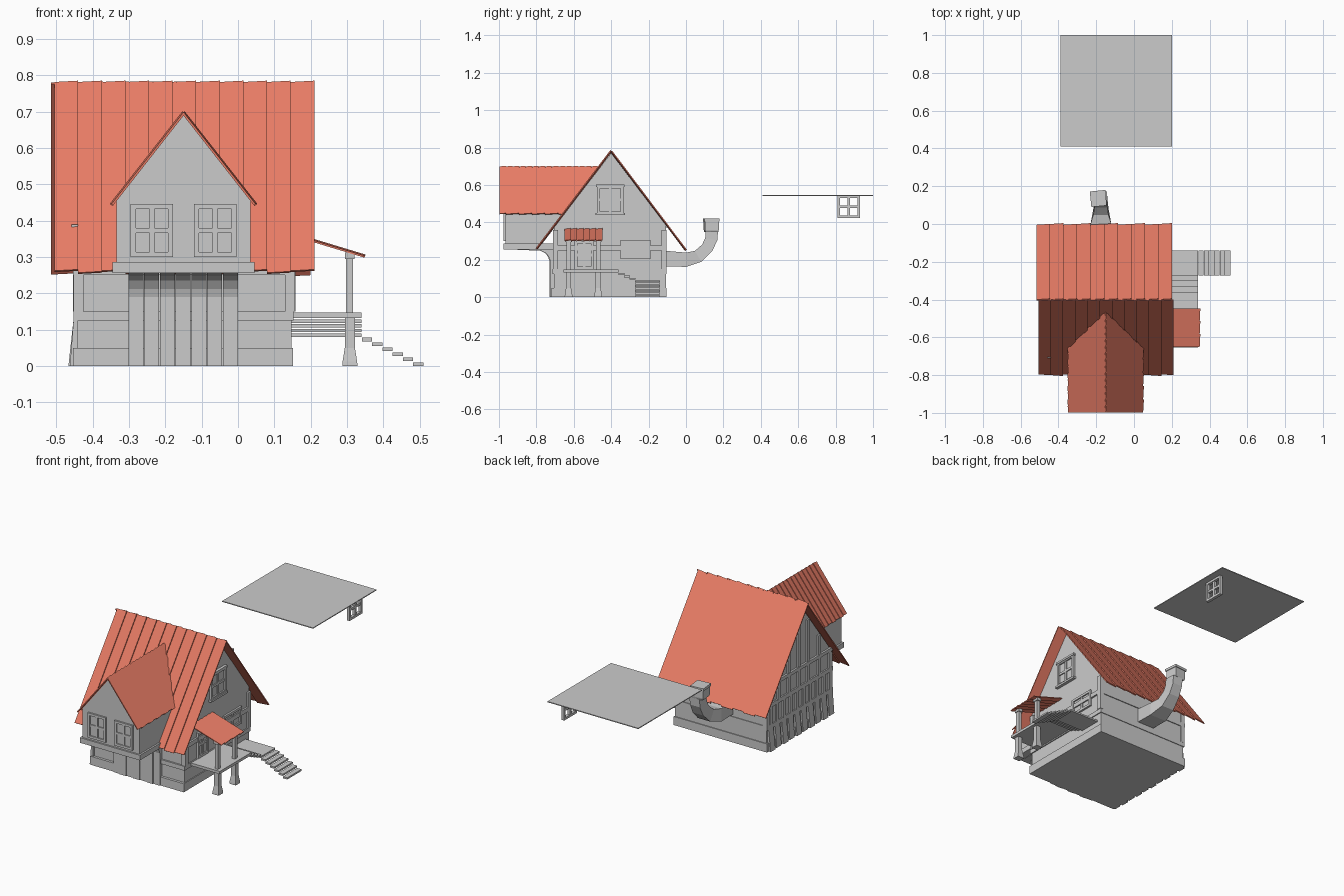
import bpy, bmesh
from mathutils import Vector as V

if "Cube" in bpy.data.objects:
    bpy.data.objects.remove(bpy.data.objects["Cube"])

red = bpy.data.materials.new("roof_red")
red.diffuse_color = (0.8, 0.2, 0.13, 1)
red.use_nodes = True
red.node_tree.nodes["Principled BSDF"].inputs["Base Color"].default_value = red.diffuse_color


def finish(bm, name, mat=None):
    bmesh.ops.recalc_face_normals(bm, faces=bm.faces)
    me = bpy.data.meshes.new(name)
    bm.to_mesh(me)
    bm.free()
    ob = bpy.data.objects.new(name, me)
    bpy.context.collection.objects.link(ob)
    if mat:
        me.materials.append(mat)
    return ob


def loft(bm, rings):
    """Closed solid through a list of rings with equal point counts."""
    rs = [[bm.verts.new(p) for p in r] for r in rings]
    n = len(rs[0])
    for a, b in zip(rs, rs[1:]):
        for i in range(n):
            bm.faces.new((a[i], a[(i + 1) % n], b[(i + 1) % n], b[i]))
    bm.faces.new(rs[0])
    bm.faces.new(rs[-1])


def rect(x0, x1, y0, y1, z):
    return [(x0, y0, z), (x1, y0, z), (x1, y1, z), (x0, y1, z)]


def add_box(bm, x0, x1, y0, y1, z0, z1):
    loft(bm, [rect(x0, x1, y0, y1, z0), rect(x0, x1, y0, y1, z1)])


def box(name, *b):
    bm = bmesh.new()
    add_box(bm, *b)
    return finish(bm, name)


def add_prism(bm, pts, axis, a, b):
    """Extrude a profile: axis x takes (y, z) points, axis y takes (x, z)."""
    put = (lambda p, t: (t, p[0], p[1])) if axis == "x" else (lambda p, t: (p[0], t, p[1]))
    loft(bm, [[put(p, t) for p in pts] for t in (a, b)])


def clip_to_main_roof(bm):
    """Remove whatever lies inside the front slope of the main roof."""
    geom = bm.verts[:] + bm.edges[:] + bm.faces[:]
    bmesh.ops.bisect_plane(bm, geom=geom, plane_co=(0, -0.4, 0.765),
                           plane_no=(0, -1.3, 1), clear_inner=True)


def slats(name, start, down, along, n, lift=0.006, thick=0.006, clip=False):
    """Roof slope of n overlapping slats, each raised on one edge."""
    bm = bmesh.new()
    start, down, along = V(start), V(down), V(along)
    nor = down.cross(along).normalized()
    if nor.z < 0:
        nor = -nor
    for i in range(n):
        p = start + along * (i / n)
        q = start + along * ((i + 1) / n)
        low = down * (1.0 if i % 2 else 0.99)
        r = [p, q + nor * lift, q + nor * (lift - thick), p - nor * thick]
        loft(bm, [r, [v + low for v in r]])
    if clip:
        clip_to_main_roof(bm)
    return finish(bm, name, red)


def window(name, axis, c, w, h, plane, depth, bar=0.014, sill=True, glass=True, rows=2):
    """Framed window in a wall; c = (centre across, centre up)."""
    bm = bmesh.new()

    def part(u0, u1, z0, z1, d):
        a, b = sorted((plane, plane + d))
        if axis == "x":
            add_box(bm, a, b, u0, u1, z0, z1)
        else:
            add_box(bm, u0, u1, a, b, z0, z1)
    u0, u1, z0, z1 = c[0] - w / 2, c[0] + w / 2, c[1] - h / 2, c[1] + h / 2
    part(u0, u0 + bar, z0, z1, depth)
    part(u1 - bar, u1, z0, z1, depth)
    part(u0, u1, z0, z0 + bar, depth)
    part(u0, u1, z1 - bar, z1, depth)
    part(c[0] - bar / 2, c[0] + bar / 2, z0, z1, depth * 0.8)
    if rows == 2:
        part(u0, u1, c[1] - bar / 2, c[1] + bar / 2, depth * 0.8)
    if glass:
        part(u0, u1, z0, z1, depth * 0.3)
    if sill:
        part(u0 - 0.008, u1 + 0.008, z0 - 0.006, z0 + 0.006, depth * 1.5)
        part(u0 - 0.006, u1 + 0.006, z1 - 0.006, z1 + 0.006, depth * 1.3)
    return finish(bm, name)


# House body with gable ends, plinth and trim bands
bm = bmesh.new()
add_prism(bm, [(-0.705, 0), (-0.705, 0.375), (-0.4, 0.77), (-0.108, 0.385), (-0.108, 0)],
          "x", -0.447, 0.147)
finish(bm, "house_body")
box("plinth", -0.455, 0.152, -0.72, -0.103, 0, 0.05)
box("lower_band", -0.453, 0.153, -0.715, -0.104, 0.125, 0.15)
box("upper_band", -0.455, 0.157, -0.712, -0.103, 0.25, 0.275)
bm = bmesh.new()
for y in (-0.712, -0.13):
    for x in (-0.453, 0.13):
        add_box(bm, x, x + 0.027, y, y + 0.027, 0.15, 0.36)
finish(bm, "corner_posts")

# Main roof
slats("main_roof_front", (-0.505, -0.4, 0.782), (0, -0.4, -0.525), (0.715, 0, 0), 11)
slats("main_roof_back", (-0.515, -0.4, 0.78), (0, 0.4, -0.53), (0.715, 0, 0), 10)

# Front dormer with base trim, windows and roof
bm = bmesh.new()
add_prism(bm, [(-0.335, 0.262), (0.035, 0.262), (0.035, 0.455), (-0.15, 0.69), (-0.335, 0.455)],
          "y", -0.965, -0.44)
clip_to_main_roof(bm)
finish(bm, "dormer_body")
box("dormer_base", -0.345, 0.045, -0.975, -0.69, 0.256, 0.286)
for i, x in enumerate((-0.237, -0.063)):
    window(f"dormer_window_{i + 1}", "y", (x, 0.373), 0.117, 0.146, -0.965, -0.01, sill=False)
for name, dx in (("left", -0.2), ("right", 0.2)):
    slats(f"dormer_roof_{name}", (-0.15, -0.998, 0.699), (dx, 0, -0.255), (0, 0.56, 0), 16, 0.004, 0.006, True)

# Curved planks carrying the dormer
bm = bmesh.new()
for i in range(7):
    x = -0.302 + i * 0.0434
    d = 0.004 * (i % 2)
    add_prism(bm, [(-0.70, 0), (-0.725 - d, 0), (-0.725 - d, 0.19), (-0.732 - d, 0.212),
                   (-0.748 - d, 0.235), (-0.775 - d, 0.248), (-0.962, 0.256),
                   (-0.962, 0.27), (-0.70, 0.27)], "x", x, x + 0.0414)
finish(bm, "dormer_support_planks")

# Left wall: leaning base boards, framed panels, tall gable timbers
bm = bmesh.new()
for i in range(10):
    y = -0.715 + i * 0.0612
    k = 0.004 * (i % 2)
    loft(bm, [rect(-0.463 - k, -0.44, y, y + 0.045, 0), rect(-0.453, -0.44, y, y + 0.045, 0.127)])
    add_box(bm, -0.455, -0.44, y + 0.01, y + 0.034, 0.15, 0.25)
add_box(bm, -0.458, -0.44, -0.71, -0.105, 0.37, 0.39)
for y in (-0.7, -0.6, -0.5, -0.412, -0.32, -0.225, -0.13):
    top = 0.75 - 1.3 * abs(y + 0.012 + 0.4)
    add_box(bm, -0.456, -0.44, y, y + 0.024, 0.27, top)
finish(bm, "left_wall_timbers")

# Right wall windows and door
window("gable_window", "x", (-0.405, 0.52), 0.14, 0.15, 0.147, 0.012)
window("right_window", "x", (-0.27, 0.255), 0.16, 0.1, 0.147, 0.011, sill=False, rows=1)
window("porch_door", "x", (-0.545, 0.225), 0.1, 0.15, 0.147, 0.012, sill=False)

# Porch: roof, posts, deck
slats("porch_roof", (0.145, -0.65, 0.365), (0.205, 0, -0.062), (0, 0.203, 0), 6, 0.004, 0.005)
bm = bmesh.new()
for y in (-0.628, -0.47):
    loft(bm, [rect(0.308 - a, 0.308 + a, y - a, y + a, z) for a, z in
              ((0.021, 0), (0.02, 0.012), (0.014, 0.05), (0.014, 0.137))])
    add_box(bm, 0.298, 0.317, y - 0.012, y + 0.012, 0.137, 0.3)
    add_box(bm, 0.294, 0.321, y - 0.018, y + 0.018, 0.295, 0.312)
finish(bm, "porch_posts")
box("porch_deck", 0.147, 0.34, -0.655, -0.36, 0.132, 0.148)

# Steps from deck to landing, landing, then steps to the ground
bm = bmesh.new()
for i in range(3):
    y = -0.362 + i * 0.03
    add_box(bm, 0.147, 0.34, y, y + 0.032, 0.119 - i * 0.013, 0.128 - i * 0.013)
finish(bm, "upper_steps")
box("landing", 0.147, 0.34, -0.272, -0.14, 0.08, 0.09)
bm = bmesh.new()
for i in range(6):
    x = 0.341 + i * 0.0283
    z = 0.068 * (1 - i / 5)
    add_box(bm, x, x + 0.028, -0.272, -0.14, z, z + 0.01)
finish(bm, "lower_steps")

# Bent square chimney pipe on the back wall, with a tilted cap
path = [(-0.115, 0.206, 0, 0.042, 0.055), (0.0, 0.2, 0, 0.038, 0.055),
        (0.065, 0.218, 0.6, 0.034, 0.04), (0.113, 0.263, 1.4, 0.032, 0.034),
        (0.135, 0.31, 4, 0.033, 0.032), (0.138, 0.352, 20, 0.033, 0.033)]
bm = bmesh.new()
rings = []
for y, z, slope, h, w in path:
    t = V((0, 1, slope)).normalized()
    up, c = V((0, -t.z, t.y)), V((-0.175, y, z))
    side = V((1, 0, 0))
    rings.append([c + side * w * a + up * h * b for a, b in ((-1, -1), (1, -1), (1, 1), (-1, 1))])
loft(bm, rings)
finish(bm, "chimney_pipe")
bm = bmesh.new()
cap = []
for s, z in ((0.034, 0.348), (0.037, 0.36), (0.037, 0.405), (0.041, 0.405), (0.041, 0.42)):
    cap.append([(-0.189 + s * a - 0.1 * s * b, 0.135 + s * b + 0.1 * s * a, z)
                for a, b in ((-1, -1), (1, -1), (1, 1), (-1, 1))])
loft(bm, cap)
finish(bm, "chimney_cap")

# Detached flat panel behind the house with a hanging open window frame
box("floating_panel", -0.39, 0.2, 0.41, 1.0, 0.542, 0.547)
window("hanging_window", "x", (0.87, 0.483), 0.12, 0.12, 0.14, 0.018, sill=False, glass=False)
